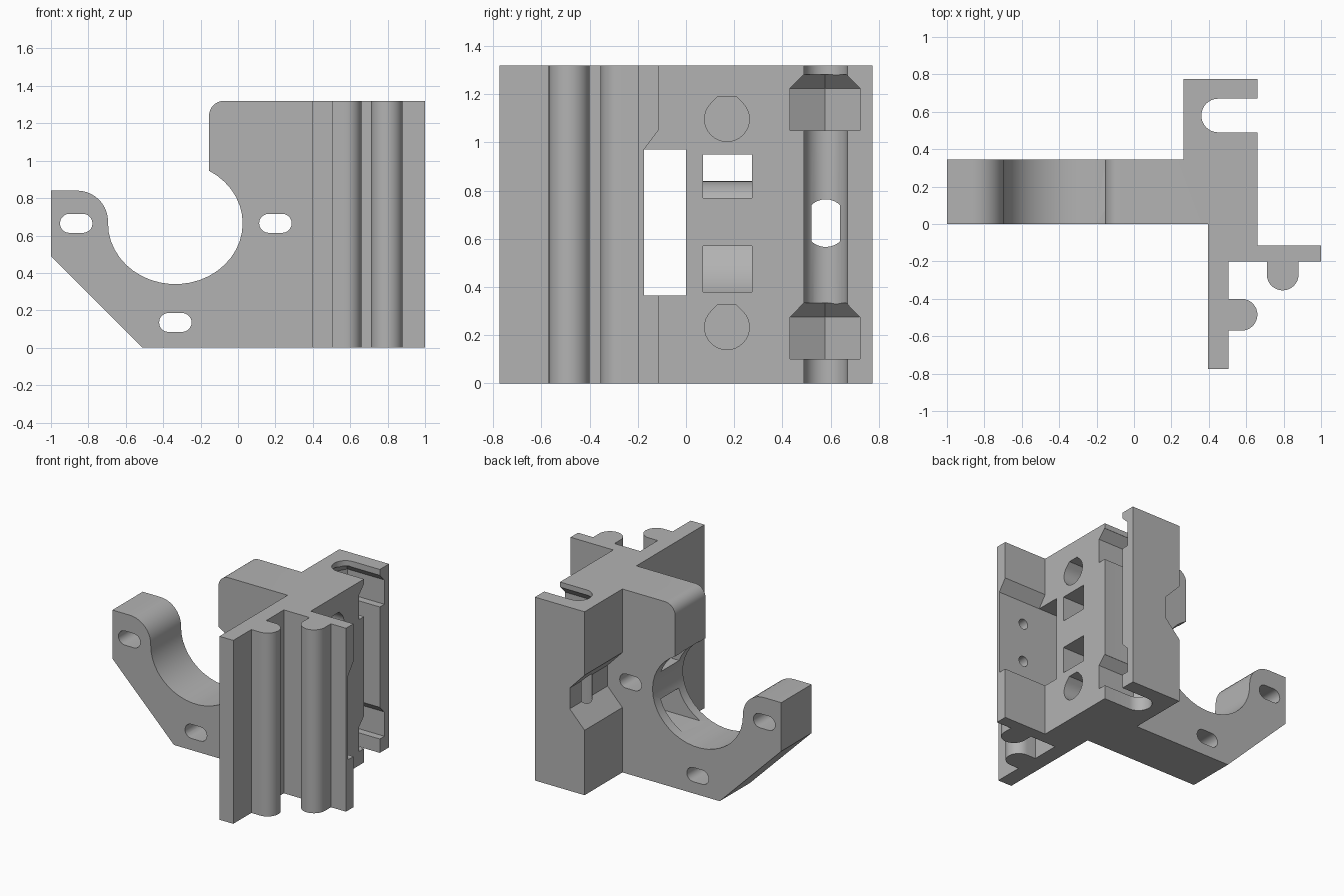
import bpy
import bmesh
import math

if "Cube" in bpy.data.objects:
    bpy.data.objects.remove(bpy.data.objects["Cube"], do_unlink=True)

HEIGHT = 1.32

grey = bpy.data.materials.new("plain grey")
grey.use_nodes = True
grey.diffuse_color = (0.45, 0.45, 0.45, 1)
grey.node_tree.nodes["Principled BSDF"].inputs["Base Color"].default_value = grey.diffuse_color


def arc(cx, cy, rx, ry, start, end, n=16):
    """Points along an elliptic arc, angles in degrees."""
    angles = [math.radians(start + (end - start) * i / n) for i in range(n + 1)]
    return [(cx + rx * math.cos(a), cy + ry * math.sin(a)) for a in angles]


def loft(name, axis, sections):
    """Solid through (position, outline) sections stacked along an axis."""
    place = {"x": lambda u, v, w: (w, u, v),
             "y": lambda u, v, w: (u, w, v),
             "z": lambda u, v, w: (u, v, w)}[axis]
    bm = bmesh.new()
    rings = [[bm.verts.new(place(u, v, w)) for u, v in outline] for w, outline in sections]
    bm.faces.new(rings[0])
    bm.faces.new(rings[-1])
    for low, high in zip(rings, rings[1:]):
        for i in range(len(low)):
            bm.faces.new((low[i - 1], low[i], high[i], high[i - 1]))
    bmesh.ops.recalc_face_normals(bm, faces=bm.faces)
    mesh = bpy.data.meshes.new(name)
    bm.to_mesh(mesh)
    bm.free()
    mesh.materials.append(grey)
    obj = bpy.data.objects.new(name, mesh)
    bpy.context.collection.objects.link(obj)
    return obj


def prism(name, axis, outline, start, end):
    return loft(name, axis, [(start, outline), (end, outline)])


def rect(u0, u1, v0, v1):
    return [(u0, v0), (u1, v0), (u1, v1), (u0, v1)]


def cut(target, cutter):
    """Subtract the cutter from the target and discard it."""
    cutter.hide_render = True
    mod = target.modifiers.new("cut", "BOOLEAN")
    mod.operation = "DIFFERENCE"
    mod.solver = "EXACT"
    mod.object = cutter
    bpy.context.view_layer.objects.active = target
    bpy.ops.object.modifier_apply(modifier=mod.name)
    bpy.data.objects.remove(cutter, do_unlink=True)


# Body: plan profile with plate, fin, ribs, flange and slotted rear block
plan = [(-1, 0), (0.395, 0), (0.395, -0.775), (0.505, -0.775), (0.505, -0.57)]
plan += arc(0.575, -0.485, 0.085, 0.085, -90, 90)
plan += [(0.505, -0.4), (0.505, -0.2), (0.71, -0.2)]
plan += arc(0.795, -0.27, 0.085, 0.085, 180, 360)
plan += [(0.88, -0.2), (1, -0.2), (1, -0.115), (0.66, -0.115), (0.66, 0.49)]
plan += arc(0.45, 0.58, 0.09, 0.09, 270, 90)
plan += [(0.66, 0.67), (0.66, 0.775), (0.265, 0.775), (0.265, 0.345), (-1, 0.345)]
body = prism("mounting_bracket", "z", plan, 0, HEIGHT)

# Cradle opening, with rounded lobe and rounded upper corner
cradle = [(-1.1, 0.84)] + arc(-0.86, 0.675, 0.165, 0.165, 90, 0, 10)
cradle += arc(-0.335, 0.665, 0.36, 0.325, 180, 420, 28)
cradle += arc(-0.075, 1.24, 0.08, 0.08, 180, 90, 8)
cradle += [(-0.075, 1.5), (-1.1, 1.5)]
cut(body, prism("cradle_cutter", "y", cradle, -0.1, 0.5))

# Sloping lower corner
cut(body, prism("corner_cutter", "y", [(-1.1, 0.59), (-1.1, -0.1), (-0.41, -0.1)], -0.1, 0.5))

# Oblong screw slots through the plate
for x, z in ((-0.865, 0.665), (0.2, 0.665), (-0.335, 0.135)):
    oblong = arc(x + 0.036, z, 0.051, 0.051, -90, 90, 10)
    oblong += arc(x - 0.036, z, 0.051, 0.051, 90, 270, 10)
    cut(body, prism("oblong_cutter", "y", oblong, -0.1, 0.5))

# Strap slots from the side face into the cradle
for low, high in ((0.77, 0.95), (0.38, 0.57)):
    cut(body, prism("strap_cutter", "x", rect(0.07, 0.275, low, high), -0.2, 0.8))

# Blind flat-topped round holes in the side face
r = 0.093
for z in (1.097, 0.233):
    drop = arc(0.17, z, r, r, 135, 405, 24)
    drop += [(0.17 + 0.414 * r, z + r), (0.17 - 0.414 * r, z + r)]
    cut(body, prism("round_hole_cutter", "x", drop, 0.3, 0.8))

# Window through the column, and the sloped recess behind the flange
cut(body, prism("window_cutter", "x", rect(-0.175, 0, 0.365, 0.97), 0.38, 0.7))
recess = [(-0.175, 0.365), (-0.175, 0.97), (-0.1, 1.07), (0, 1.07), (0, 0.365)]
cut(body, prism("recess_cutter", "x", recess, 0.66, 1.1))

# Small blind holes in the recess
for z in (0.525, 0.805):
    cut(body, prism("pin_hole_cutter", "y", arc(0.795, z, 0.037, 0.037, 0, 345, 23), -0.3, -0.14))


# Nut pockets in the rear slot, tapering upward
def pocket(half):
    side = half / math.sqrt(3)
    return [(0.8, 0.577 - half), (0.8, 0.577 + half), (0.45 - side, 0.577 + half),
            (0.45 - 2 * side, 0.577), (0.45 - side, 0.577 - half)]


for z in (0.1, 1.05):
    cut(body, loft("nut_cutter", "z", [(z, pocket(0.145)), (z + 0.175, pocket(0.145)),
                                       (z + 0.233, pocket(0.088))]))

# Bevelled notch across the rear block that breaks into the slot
notch = [(0.225, 0.425), (0.225, 0.905), (0.383, 0.74), (0.383, 0.59)]
cut(body, prism("notch_cutter", "y", notch, 0.345, 0.9))

# Smooth curves, sharp edges
bpy.ops.object.select_all(action="DESELECT")
body.select_set(True)
bpy.context.view_layer.objects.active = body
bpy.ops.object.shade_smooth_by_angle(angle=math.radians(30))
